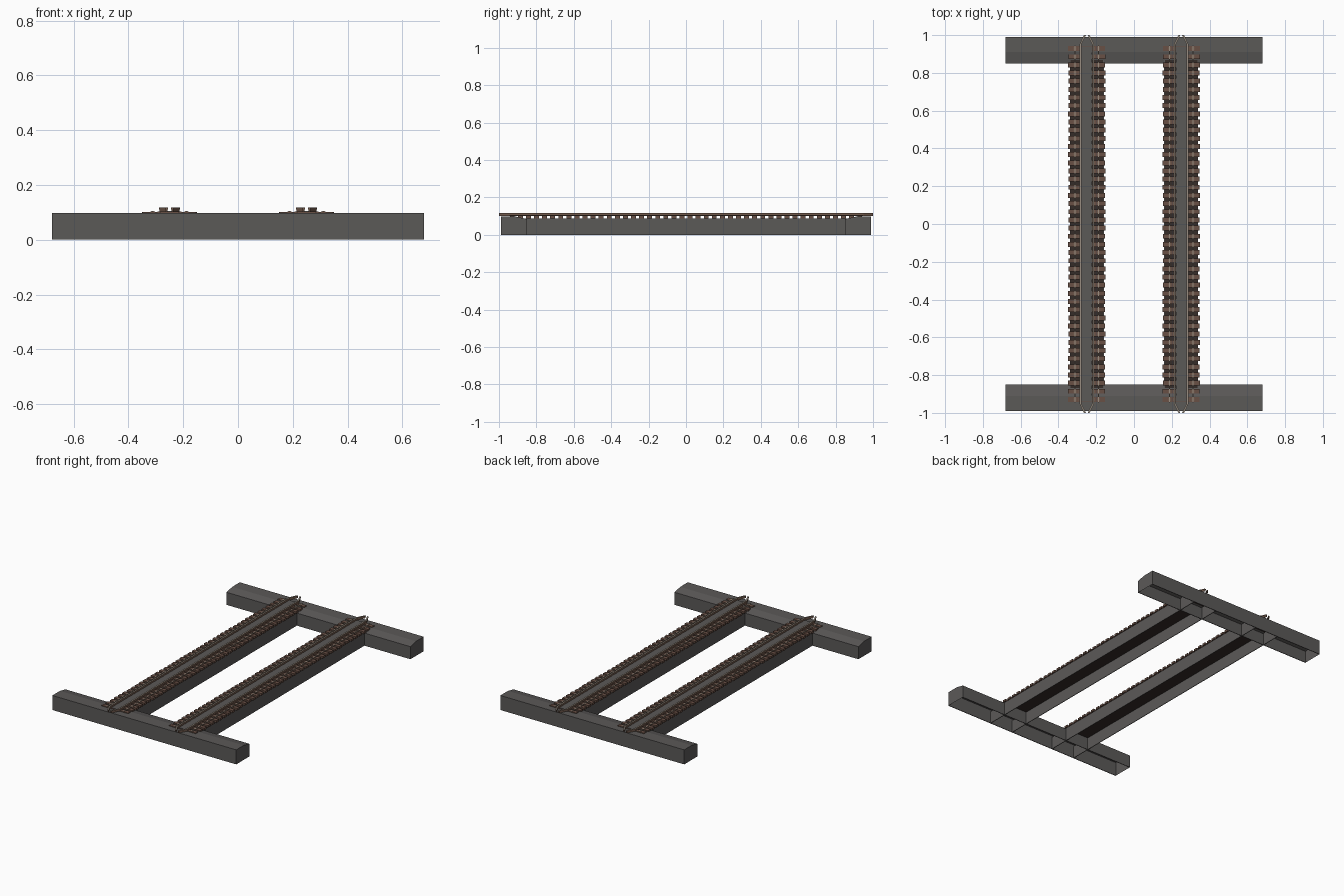
import bpy, bmesh, random

if "Cube" in bpy.data.objects:
    bpy.data.objects.remove(bpy.data.objects["Cube"])
random.seed(4)


def material(name, rgb):
    m = bpy.data.materials.new(name)
    m.diffuse_color = (*rgb, 1)
    m.use_nodes = True
    m.node_tree.nodes["Principled BSDF"].inputs["Base Color"].default_value = m.diffuse_color
    return m


GREY = material("steel grey", (0.105, 0.1, 0.097))
BROWN = material("timber brown", (0.14, 0.08, 0.06))
RUST = material("rusty rail", (0.17, 0.105, 0.075))
WORN = material("worn rail top", (0.32, 0.27, 0.22))
DARK = material("dark deck", (0.036, 0.025, 0.022))


def finish(name, bm, mat, top_mat=None):
    """Make the object; upward faces may take a second material."""
    bmesh.ops.recalc_face_normals(bm, faces=bm.faces)
    if top_mat:
        for f in bm.faces:
            f.normal_update()
            f.material_index = 1 if f.normal.z > 0.7 else 0
    me = bpy.data.meshes.new(name)
    bm.to_mesh(me)
    bm.free()
    me.materials.append(mat)
    if top_mat:
        me.materials.append(top_mat)
    ob = bpy.data.objects.new(name, me)
    bpy.context.collection.objects.link(ob)
    return ob


def box(bm, x0, x1, y0, y1, z0, z1):
    v = bmesh.ops.create_cube(bm, size=1)["verts"]
    bmesh.ops.scale(bm, vec=(x1 - x0, y1 - y0, z1 - z0), verts=v)
    bmesh.ops.translate(bm, vec=((x0 + x1) / 2, (y0 + y1) / 2, (z0 + z1) / 2), verts=v)


def strip(bm, path, width, z0, z1):
    """Rectangular bar following (x, y) points."""
    rings = [[bm.verts.new((x + dx * width / 2, y, z))
              for dx, z in ((-1, z0), (1, z0), (1, z1), (-1, z1))] for x, y in path]
    for a, b in zip(rings, rings[1:]):
        for i in range(4):
            j = (i + 1) % 4
            bm.faces.new((a[i], a[j], b[j], b[i]))
    bm.faces.new(rings[0])
    bm.faces.new(rings[-1])


T = 0.004  # sheet thickness

# Hollow cross beams, inner top edge sloping down
for s, label in ((-1, "front"), (1, "rear")):
    bm = bmesh.new()
    outer = [(0.99, 0), (0.99, 0.097), (0.91, 0.097), (0.85, 0.084), (0.85, 0)]
    inner = [(0.85 + T, 0), (0.85 + T, 0.084 - T), (0.91, 0.097 - T),
             (0.99 - T, 0.097 - T), (0.99 - T, 0)]
    face = bm.faces.new([bm.verts.new((-0.68, s * y, z)) for y, z in outer + inner])
    ext = bmesh.ops.extrude_face_region(bm, geom=[face])["geom"]
    bmesh.ops.translate(bm, vec=(1.36, 0, 0),
                        verts=[g for g in ext if isinstance(g, bmesh.types.BMVert)])
    # closed ends
    for x in (-0.68, 0.68):
        bm.faces.new([bm.verts.new((x, s * y, z)) for y, z in outer])
    finish(label + "_cross_beam", bm, GREY)

TIES, PITCH = 44, 0.0432
for c, label in ((-0.25, "left"), (0.25, "right")):
    # Girder side walls, running through the cross beams
    bm = bmesh.new()
    for s in (-1, 1):
        x = c + s * 0.088
        box(bm, x - T / 2, x + T / 2, -0.987, 0.987, 0, 0.083)
        box(bm, x - T / 2, x + T / 2, -0.9, 0.9, 0.08, 0.088)
    finish(label + "_girder_walls", bm, GREY)

    # Deck closing the girder
    bm = bmesh.new()
    box(bm, c - 0.086, c + 0.086, -0.9, 0.9, 0.083, 0.088)
    finish(label + "_girder_deck", bm, DARK)

    # Ties and the small rail plates on them
    ties, plates = bmesh.new(), bmesh.new()
    for i in range(TIES):
        y = (i - (TIES - 1) / 2) * PITCH
        j = random.uniform(-0.002, 0.002)
        box(ties, c - 0.098 + j, c + 0.098 + j, y - 0.013, y + 0.013, 0.088, 0.102)
        for s in (-1, 1):
            for off in (0.036, 0.062):
                x = c + s * off
                box(plates, x - 0.008, x + 0.008, y - 0.008, y + 0.008, 0.1015, 0.1032)
    finish(label + "_ties", ties, BROWN)
    finish(label + "_rail_plates", plates, RUST)

    # Centre walkway
    bm = bmesh.new()
    box(bm, c - 0.028, c + 0.028, -0.94, 0.94, 0.102, 0.1045)
    finish(label + "_walkway", bm, GREY)

    # Inner rails meeting in a point at both ends, and low outer rails
    bm, low = bmesh.new(), bmesh.new()
    for s in (-1, 1):
        path = [(c + s * 0.01, -1), (c + s * 0.034, -0.95),
                (c + s * 0.034, 0.95), (c + s * 0.01, 1)]
        strip(bm, path, 0.006, 0.101, 0.113)
        strip(bm, path, 0.01, 0.111, 0.117)
        strip(low, [(c + s * 0.062, -0.945), (c + s * 0.062, 0.945)], 0.007, 0.102, 0.105)
    finish(label + "_inner_rails", bm, RUST, WORN)
    finish(label + "_outer_rails", low, RUST, WORN)
